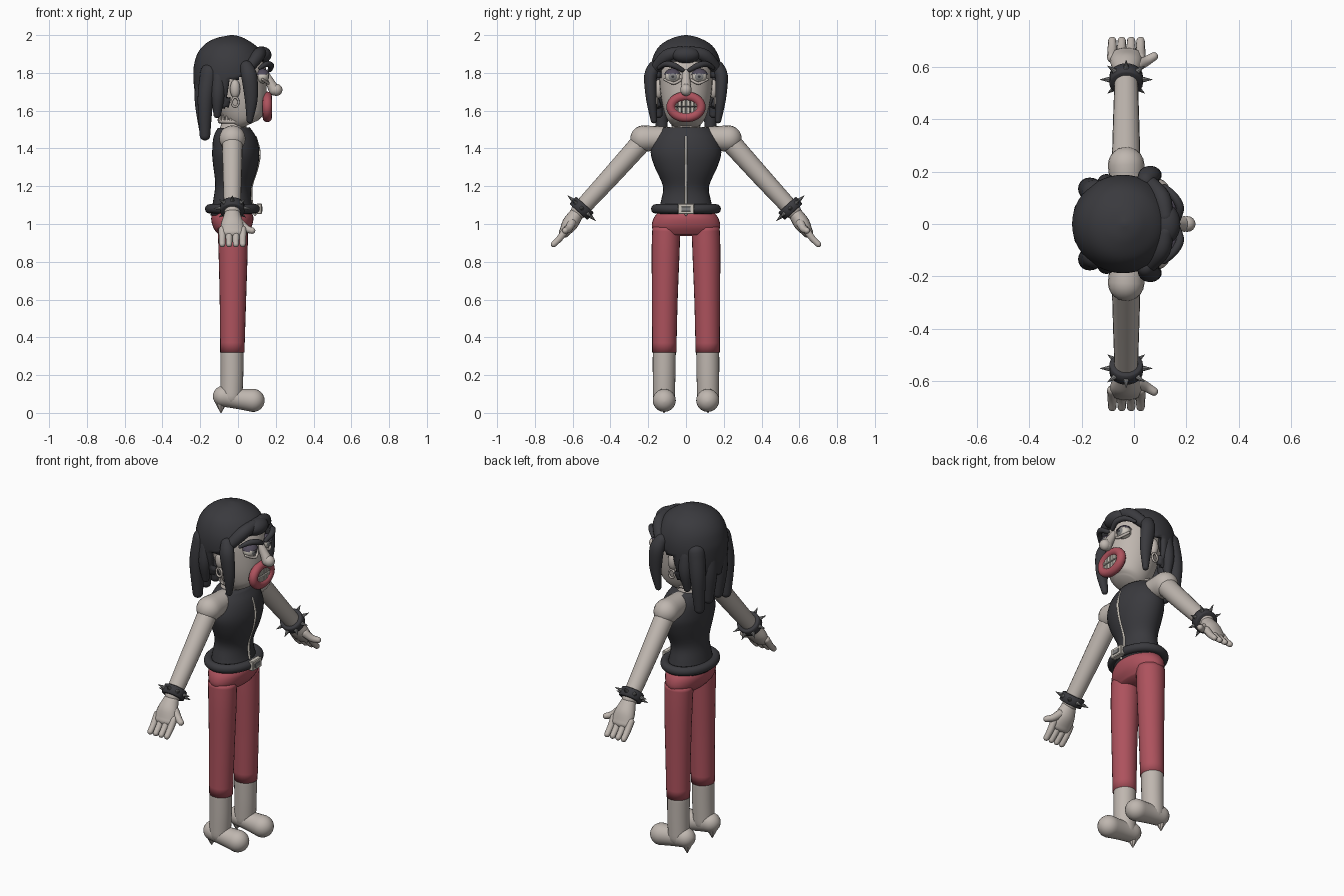
import bpy, bmesh
from math import sin, cos, pi, tau
from mathutils import Vector, Matrix

if "Cube" in bpy.data.objects:
    bpy.data.objects.remove(bpy.data.objects["Cube"])


def material(name, *rgb):
    m = bpy.data.materials.new(name)
    m.use_nodes = True
    m.diffuse_color = (*rgb, 1)
    m.node_tree.nodes["Principled BSDF"].inputs["Base Color"].default_value = (*rgb, 1)
    return m


SKIN = material("pale skin", .52, .47, .43)
RED = material("dusty red", .42, .085, .11)
BLACK = material("charcoal", .042, .042, .048)
LID = material("dark purple", .085, .072, .105)
METAL = material("grey metal", .22, .22, .22)
IVORY = material("ivory", .6, .56, .5)


def finish(name, bm, mats, smooth=True):
    bmesh.ops.recalc_face_normals(bm, faces=bm.faces)
    me = bpy.data.meshes.new(name)
    for f in bm.faces:
        f.smooth = smooth
    bm.to_mesh(me)
    bm.free()
    for m in mats if isinstance(mats, list) else [mats]:
        me.materials.append(m)
    ob = bpy.data.objects.new(name, me)
    bpy.context.collection.objects.link(ob)
    return ob


def spline(pts, steps, closed):
    """Smooth a list of (x, y, z, ru, rv) rows."""
    n, out = len(pts), []
    at = lambda i: Vector(pts[i % n] if closed else pts[max(0, min(n - 1, i))])
    for i in range(n if closed else n - 1):
        a, b, c, d = (at(i + k) for k in (-1, 0, 1, 2))
        for s in range(steps):
            t = s / steps
            out.append(b + (c - a) * (t / 2) + (a * 2 - b * 5 + c * 4 - d) * (t * t / 2)
                       + (b * 3 - a - c * 3 + d) * (t ** 3 / 2))
    return out if closed else out + [at(n - 1)]


def sweep(name, pts, mat, ref=(1, 0, 0), seg=20, steps=4, closed=False, rounded=True, keep=None):
    """Tube of elliptical rings along a smooth path, with rounded ends."""
    pts = [Vector(p if len(p) == 5 else (*p, p[3])) for p in pts]
    path = spline(pts, steps, closed)
    n, rings = len(path), []
    for i, p in enumerate(path):
        a, b = (path[i - 1], path[(i + 1) % n]) if closed else (path[max(i - 1, 0)], path[min(i + 1, n - 1)])
        t = (b.xyz - a.xyz).normalized()
        rings.append((p.xyz, t, p[3], p[4]))
    if rounded and not closed:
        def cap(ring, sign):
            c, t, u, v = ring
            return [(c + t * sign * min(u, v) * sin(k * pi / 10.5), t, u * cos(k * pi / 10.5), v * cos(k * pi / 10.5))
                    for k in range(1, 6)]
        rings = cap(rings[0], -1)[::-1] + rings + cap(rings[-1], 1)
    bm = bmesh.new()
    loops = []
    for c, t, ru, rv in rings:
        u = (Vector(ref) - t * t.dot(Vector(ref))).normalized()
        v = t.cross(u)
        loops.append([bm.verts.new(c + u * ru * cos(tau * k / seg) + v * rv * sin(tau * k / seg)) for k in range(seg)])
    pairs = list(zip(loops, loops[1:])) + ([(loops[-1], loops[0])] if closed else [])
    for a, b in pairs:
        for k in range(seg):
            j = (k + 1) % seg
            bm.faces.new((a[k], a[j], b[j], b[k]))
    if not closed:
        bm.faces.new(loops[0])
        bm.faces.new(loops[-1])
    if keep:
        bad = [f for f in bm.faces if not keep(f.calc_center_median())]
        bmesh.ops.delete(bm, geom=bad, context='FACES')
    return finish(name, bm, mat)


def ball(name, loc, size, mats, rule=None, keep=None):
    bm = bmesh.new()
    bmesh.ops.create_uvsphere(bm, u_segments=24, v_segments=16, radius=1,
                              matrix=Matrix.Rotation(pi / 2, 4, 'Y'))
    if keep:
        bmesh.ops.delete(bm, geom=[f for f in bm.faces if not keep(f.calc_center_median())], context='FACES')
    for f in bm.faces:
        f.material_index = rule(f.calc_center_median()) if rule else 0
    for v in bm.verts:
        v.co = Vector(loc) + v.co * Vector(size)
    return finish(name, bm, mats)


def box(name, loc, size, mat, bevel=.004):
    bm = bmesh.new()
    bmesh.ops.create_cube(bm, size=1, matrix=Matrix.LocRotScale(Vector(loc), None, Vector(size)))
    bmesh.ops.bevel(bm, geom=bm.edges[:], offset=bevel, segments=1, affect='EDGES')
    return finish(name, bm, mat, False)


def cones(name, items, r, length, mat):
    """Spikes from (base, direction) pairs."""
    bm = bmesh.new()
    for base, d in items:
        rot = Vector(d).to_track_quat('Z', 'Y')
        bmesh.ops.create_cone(bm, cap_ends=True, segments=8, radius1=r, radius2=r * .08, depth=length,
                              matrix=Matrix.LocRotScale(base + d * length / 2, rot, None))
    return finish(name, bm, mat, False)


def ellipse(centre, a, b, r, axes, n=24):
    return [tuple(Vector(centre) + Vector(axes[0]) * a * cos(tau * k / n)
                  + Vector(axes[1]) * b * sin(tau * k / n)) + (r,) for k in range(n)]


X, Y, Z = Vector((1, 0, 0)), Vector((0, 1, 0)), Vector((0, 0, 1))

# Torso, zip and belt
torso = [(-.028, 1.05, .118, .15), (-.03, 1.12, .102, .133), (-.025, 1.2, .096, .122), (-.015, 1.3, .117, .165),
         (-.012, 1.38, .125, .187), (-.02, 1.46, .112, .165), (-.022, 1.51, .085, .125)]
sweep("sleeveless_top", [(c, 0, z, rx, ry) for c, z, rx, ry in torso], BLACK, seg=32, rounded=False)
sweep("front_zip", [(c + rx, 0, z, .007) for c, z, rx, ry in torso[:6]], IVORY, seg=8)
sweep("belt", ellipse((-.028, 0, 1.08), .122, .16, .025, (X, Y)), BLACK, ref=Z, seg=12, steps=2, closed=True)
box("belt_buckle", (.112, 0, 1.08), (.03, .085, .056), IVORY)
box("buckle_centre", (.127, 0, 1.08), (.006, .05, .026), METAL, .002)

# Hips
sweep("hips", [(-.03, 0, 1.07, .1, .14), (-.03, 0, 1.03, .112, .172), (-.028, 0, .98, .1, .18),
               (-.026, 0, .94, .07, .15)], RED, seg=32, rounded=False)

# Neck, head and spiked choker
sweep("neck", [(-.025, 0, 1.47, .085, .1), (-.022, 0, 1.53, .066, .07), (-.01, 0, 1.62, .07, .07)], SKIN, seg=24)
sweep("head", [(.055, 0, 1.525, .06, .06), (.045, 0, 1.55, .1, .095), (.025, 0, 1.62, .128, .122),
               (.008, 0, 1.72, .145, .138), (-.005, 0, 1.82, .15, .14), (-.02, 0, 1.9, .115, .12),
               (-.02, 0, 1.95, .06, .06)], SKIN, seg=32, rounded=False)
ring = [(-.022, .075 * cos(tau * k / 18), .075 * sin(tau * k / 18)) for k in range(18)]
cones("choker_spikes", [(Vector((c + a, b, 1.545)), Z) for c, a, b in ring], .013, .045, SKIN)
sweep("choker", ellipse((-.022, 0, 1.543), .074, .076, .011, (X, Y)), SKIN, ref=Z, seg=8, steps=1, closed=True)

# Mouth
sweep("lips", ellipse((.155, 0, 1.62), .079, .056, .025, (Y, Z)), RED, ref=X, seg=12, steps=2, closed=True)
ball("mouth_inside", (.145, 0, 1.62), (.014, .075, .055), BLACK)
for row in (-1, 1):
    for k in range(6):
        y = (k - 2.5) * .0225
        h = .044 - 5 * y * y
        box("tooth", (.158, y, 1.62 + row * (h / 2 + .0015)), (.022, .0205, h), IVORY, .003)

# Nose
sweep("nose", [(.14, 0, 1.8, .02), (.17, 0, 1.75, .024), (.192, 0, 1.71, .03)], SKIN, ref=Y)
ball("nose_tip", (.203, 0, 1.71), (.032, .03, .032), SKIN)

# Hair cap, open around the face and ears
hair = sweep("hair", [(-.07, 0, 1.61, .15, .15), (-.055, 0, 1.7, .18, .176), (-.042, 0, 1.8, .195, .188),
                      (-.04, 0, 1.88, .182, .176), (-.037, 0, 1.945, .138, .138), (-.035, 0, 1.985, .07, .07),
                      (-.035, 0, 2, .008, .008)], BLACK, seg=48, steps=6, rounded=False,
             keep=lambda c: c.z > 1.615 and not (c.z < 1.87 and c.x > .07) and not (c.z < 1.77 and c.x > -.05))
shell = hair.modifiers.new("thickness", 'SOLIDIFY')
shell.thickness, shell.offset = .022, -1
hair.modifiers["thickness"].use_quality_normals = True
ball("forehead_tuft", (.125, 0, 1.895), (.052, .075, .045), BLACK)

for s, side in ((1, "left"), (-1, "right")):
    def P(*rows):
        return [(r[0], r[1] * s, *r[2:]) for r in rows]

    # Hanging locks
    sweep(side + "_front_lock", P((.045, .165, 1.83, .035), (.06, .188, 1.78, .042, .034), (.07, .183, 1.66, .034, .028),
                                  (.062, .17, 1.55, .017)), BLACK)
    sweep(side + "_back_lock", P((-.15, .12, 1.8, .05), (-.172, .135, 1.66, .042), (-.175, .125, 1.47, .028)), BLACK)
    sweep(side + "_inner_lock", P((-.17, .04, 1.8, .05), (-.185, .048, 1.66, .045), (-.178, .045, 1.5, .028)), BLACK)
    sweep(side + "_ear_lock", P((-.1, .14, 1.78, .04), (-.105, .155, 1.68, .036), (-.11, .145, 1.58, .02)), BLACK)
    sweep(side + "_fringe", P((.12, .03, 1.91, .03), (.105, .1, 1.89, .035), (.06, .155, 1.83, .03)), BLACK)

    # Ear and earring
    ball(side + "_ear", (-.015, s * .145, 1.715), (.027, .025, .05), SKIN)
    sweep(side + "_earring", ellipse((-.015, s * .155, 1.645), .018, .025, .006, (X, Z), 12), SKIN, ref=Y,
          seg=8, steps=1, closed=True)

    # Eye, lid and brow
    ball(side + "_eye", (.128, s * .07, 1.78), (.036, .042, .036), [IVORY, METAL, BLACK],
         rule=lambda c: 2 if c.x > .965 else 1 if c.x > .86 else 0)
    ball(side + "_eyelid", (.128, s * .07, 1.78), (.043, .048, .043), LID, keep=lambda c: c.z > .3)
    sweep(side + "_lower_lid", P((.145, .025, 1.765, .007), (.16, .065, 1.745, .008), (.13, .113, 1.765, .007)), SKIN, seg=8)
    sweep(side + "_brow", P((.168, .02, 1.815, .012), (.175, .065, 1.84, .016), (.15, .11, 1.846, .015),
                            (.115, .145, 1.825, .009)), BLACK, seg=12)

    # Shoulder and arm
    sweep(side + "_shoulder", P((-.025, .1, 1.455, .06), (-.03, .225, 1.452, .07)), SKIN)
    sweep(side + "_arm", P((-.03, .225, 1.445, .055), (-.03, .4, 1.25, .05), (-.03, .565, 1.07, .044)), SKIN)

    # Spiked bracelet
    d = Vector((0, s * .67, -.74)).normalized()
    v = d.cross(X)
    mid = Vector((-.03, s * .552, 1.083))
    sweep(side + "_bracelet", [tuple(mid + d * k) + (r,) for k, r in ((-.026, .058), (-.022, .064), (.022, .064), (.026, .058))],
          BLACK, seg=24, steps=1, rounded=False)
    out = [X * cos(tau * k / 8) + v * sin(tau * k / 8) for k in range(8)]
    cones(side + "_bracelet_spikes", [(mid + o * .06, o) for o in out], .012, .04, METAL)

    # Hand
    sweep(side + "_palm", P((-.03, .585, 1.045, .045, .038), (-.03, .615, 1.0, .06, .042), (-.03, .645, .955, .062, .028)), SKIN)
    for k in range(4):
        x = -.083 + k * .036
        sweep(side + "_finger", P((x, .635, .97, .02), (x, .668, .925, .018), (x, .7, .893, .016)), SKIN, seg=10)
    sweep(side + "_thumb", P((.01, .605, 1.005, .024), (.045, .622, .975, .02), (.075, .64, .965, .017)), SKIN, ref=Z, seg=10)

    # Trouser leg, boot and heel
    sweep(side + "_trouser_leg", P((-.028, .104, .98, .08, .074), (-.026, .108, .85, .077, .074), (-.027, .112, .6, .07, .068),
                                   (-.03, .115, .32, .064, .064)), RED, seg=24, rounded=False)
    sweep(side + "_boot_shaft", P((-.032, .115, .325, .061), (-.032, .116, .2, .06), (-.035, .117, .09, .058)), SKIN, seg=24)
    sweep(side + "_boot_foot", P((-.078, .117, .088, .055), (0, .116, .075, .054), (.08, .115, .066, .061)), SKIN, ref=Y, seg=24)
    cones(side + "_boot_heel", [(Vector((-.09, s * .117, .06)), -Z)], .035, .06, SKIN)
